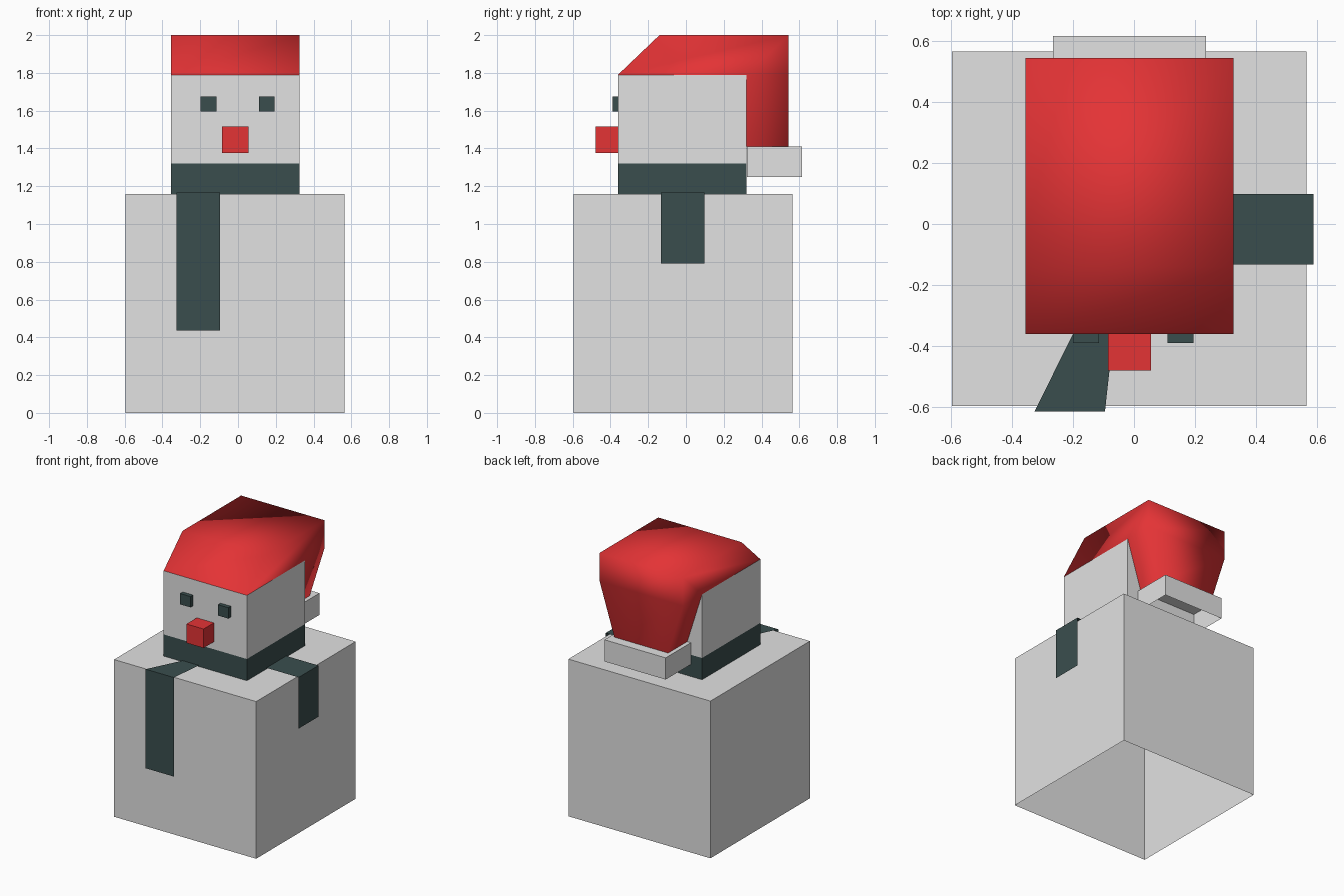
import bpy, bmesh

if "Cube" in bpy.data.objects:
    bpy.data.objects.remove(bpy.data.objects["Cube"])


def material(name, rgb):
    m = bpy.data.materials.new(name)
    m.diffuse_color = (*rgb, 1.0)
    m.use_nodes = True
    m.node_tree.nodes["Principled BSDF"].inputs["Base Color"].default_value = m.diffuse_color
    return m


WHITE = material("snow_white", (0.76, 0.76, 0.76))
RED = material("red", (0.775, 0.033, 0.036))
DARK = material("dark_teal", (0.042, 0.076, 0.076))


def make(name, verts, faces, mat, smooth=False, recalc=True):
    bm = bmesh.new()
    vs = [bm.verts.new(v) for v in verts]
    for f in faces:
        bm.faces.new([vs[i] for i in f])
    if recalc:
        bmesh.ops.recalc_face_normals(bm, faces=bm.faces)
    for f in bm.faces:
        f.smooth = smooth
    me = bpy.data.meshes.new(name)
    bm.to_mesh(me)
    bm.free()
    me.materials.append(mat)
    ob = bpy.data.objects.new(name, me)
    bpy.context.collection.objects.link(ob)
    return ob


def box(name, x, y, z, mat, open_bottom=False):
    verts = [(a, b, c) for c in z for a, b in
             ((x[0], y[0]), (x[1], y[0]), (x[1], y[1]), (x[0], y[1]))]
    faces = [(i, (i + 1) % 4, (i + 1) % 4 + 4, i + 4) for i in range(4)]
    faces.append((4, 5, 6, 7))
    if not open_bottom:
        faces.append((3, 2, 1, 0))
    return make(name, verts, faces, mat)


# Body: a cube shell, open underneath
box("body", (-0.595, 0.565), (-0.595, 0.565), (0, 1.16), WHITE, True)

# Head and the scarf wrapped around the neck
X0, X1 = -0.355, 0.325
box("head", (X0, X1), (-0.36, 0.32), (1.32, 1.79), WHITE)
box("scarf_wrap", (X0, X1), (-0.36, 0.32), (1.16, 1.32), DARK)

# Face
box("nose", (-0.085, 0.055), (-0.48, -0.36), (1.375, 1.515), RED)
for side, x in (("left", -0.157), ("right", 0.152)):
    box(side + "_eye", (x - 0.042, x + 0.042), (-0.39, -0.36), (1.595, 1.675), DARK)

# Scarf ends: thin sheets folded over the shoulder edge
fold = [(0, 1, 3, 2), (2, 3, 5, 4)]
make("scarf_front_end",
     [(-0.2, -0.36, 1.168), (-0.067, -0.36, 1.168),
      (-0.325, -0.613, 1.168), (-0.095, -0.613, 1.168),
      (-0.325, -0.613, 0.437), (-0.095, -0.613, 0.437)],
     [f[::-1] for f in fold], DARK, recalc=False)
make("scarf_side_end",
     [(x, y, z) for x, z in ((0.325, 1.168), (0.588, 1.168), (0.588, 0.79))
      for y in (-0.132, 0.098)],
     [f[::-1] for f in fold], DARK, recalc=False)
for name in ("scarf_front_end", "scarf_side_end"):
    me = bpy.data.objects[name].data
    if me.polygons[0].normal.z < 0:
        me.flip_normals()

# Hat: side profile spanning the head, with a tail tapering down the back
section = [(X0, X1, -0.36, 1.79), (X0, X1, -0.14, 2.0), (X0, X1, 0.543, 2.0),
           (X0, X1, 0.543, 1.79), (-0.235, 0.205, 0.543, 1.41),
           (-0.235, 0.205, 0.32, 1.41), (X0, X1, 0.32, 1.79)]
verts = [(s[k], s[2], s[3]) for s in section for k in (0, 1)]
faces = [(2 * i, 2 * i + 1, 2 * i + 3, 2 * i + 2) for i in range(4)]
for k in (0, 1):
    faces.append(tuple(2 * i + k for i in (0, 1, 2, 6)))
    faces.append(tuple(2 * i + k for i in (2, 3, 6)))
    faces.append(tuple(2 * i + k for i in (3, 4, 5, 6)))
make("hat", verts, faces, RED, smooth=True)

# Bobble on the hat tail, open underneath
box("hat_bobble", (-0.265, 0.235), (0.322, 0.615), (1.25, 1.41), WHITE, True)
